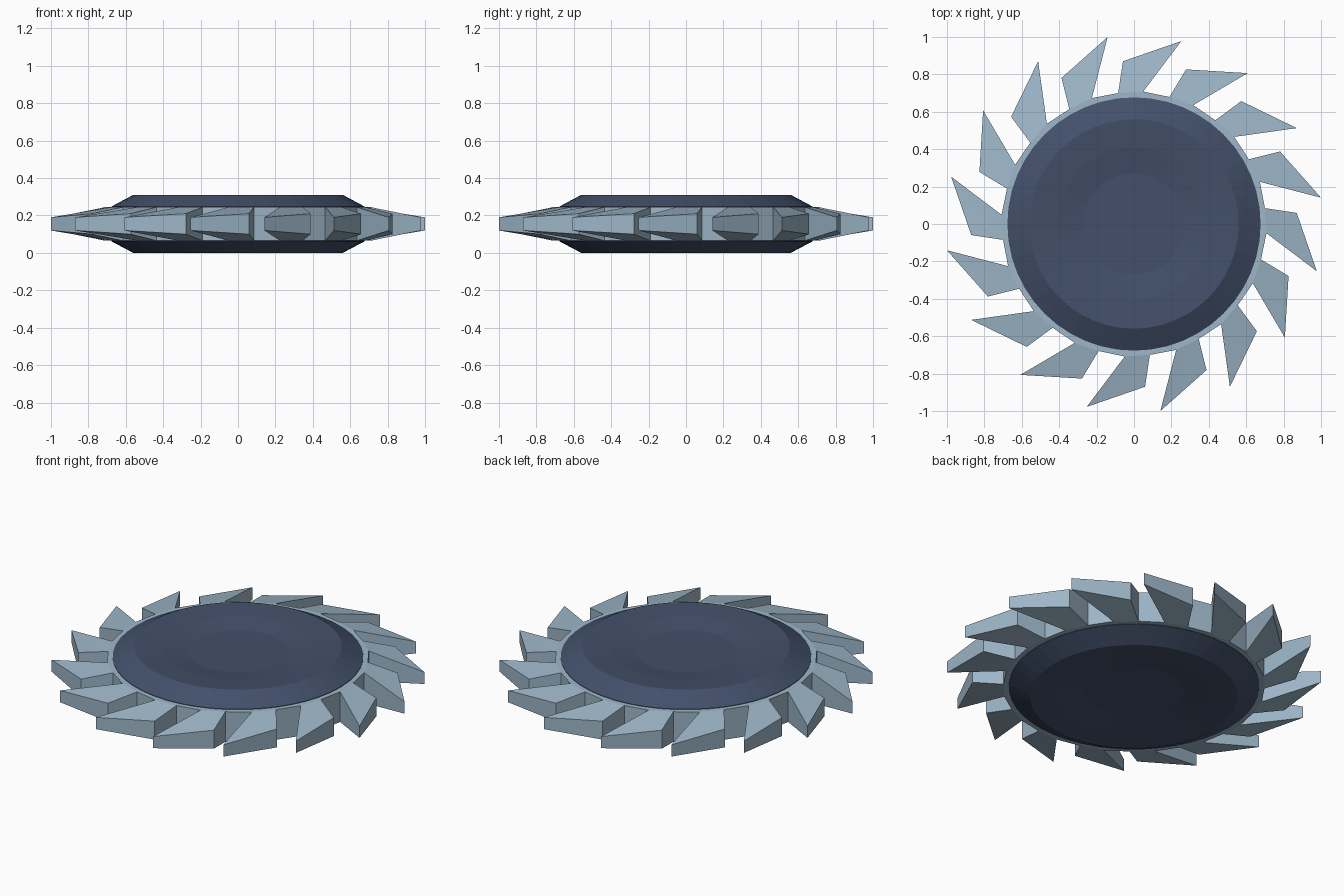
import bpy, bmesh, math

if "Cube" in bpy.data.objects:
    bpy.data.objects.remove(bpy.data.objects["Cube"])

MID = 0.155   # middle height of the blade
TEETH = 16


def material(name, color):
    m = bpy.data.materials.new(name)
    m.diffuse_color = (*color, 1)
    m.use_nodes = True
    m.node_tree.nodes["Principled BSDF"].inputs["Base Color"].default_value = m.diffuse_color
    return m


steel = material("pale steel blue", (0.34, 0.47, 0.58))
navy = material("dark navy", (0.055, 0.08, 0.145))


def finish(name, bm, mat):
    bmesh.ops.recalc_face_normals(bm, faces=bm.faces[:])
    me = bpy.data.meshes.new(name)
    bm.to_mesh(me)
    bm.free()
    me.materials.append(mat)
    ob = bpy.data.objects.new(name, me)
    bpy.context.collection.objects.link(ob)
    return ob


def polar(r, deg, z):
    a = math.radians(deg)
    return (r * math.cos(a), r * math.sin(a), z)


# Toothed ring: raked teeth that get thinner towards the tip
# per tooth: radius, angle, half thickness (back base, back corner, tip, front base)
TOOTH = [(0.705, 96.9, 0.09), (0.872, 93.9, 0.055),
         (1.01, 75.5, 0.035), (0.71, 86.0, 0.09)]
bm = bmesh.new()
layers = []
for side in (1, -1):
    teeth = []
    for i in range(TEETH):
        turn = -i * 360 / TEETH
        pts = [bm.verts.new(polar(r, a + turn, MID + side * h)) for r, a, h in TOOTH]
        inner = [bm.verts.new(polar(0.65, a + turn, MID + side * 0.09)) for a in (96.9, 86.0)]
        teeth.append((pts, inner))
    layers.append(teeth)
    for i, (p, n) in enumerate(teeth):
        q, m = teeth[(i + 1) % TEETH]
        bm.faces.new((p[0], p[1], p[2]))          # tooth face
        bm.faces.new((p[0], p[2], p[3]))
        bm.faces.new((n[0], p[0], p[3], n[1]))    # ring under the tooth
        bm.faces.new((n[1], p[3], q[0], m[0]))    # ring under the gap
# edge walls, outside and inside
loops = [([v for p, n in t for v in p], [v for p, n in t for v in n]) for t in layers]
for top, bottom in zip(loops[0], loops[1]):
    for j in range(len(top)):
        k = (j + 1) % len(top)
        bm.faces.new((top[j], top[k], bottom[k], bottom[j]))
finish("toothed_ring", bm, steel)

# Hub disc: bevelled rim and a shallow stepped dish on both faces
SEG = 48
HALF = [(0.27, 0.122), (0.41, 0.143), (0.56, 0.155), (0.677, 0.093)]
profile = [(r, MID + h) for r, h in HALF] + [(r, MID - h) for r, h in reversed(HALF)]
bm = bmesh.new()
rings = [[bm.verts.new(polar(r, 360 * s / SEG, z)) for s in range(SEG)] for r, z in profile]
for a, b in zip(rings, rings[1:]):
    for s in range(SEG):
        t = (s + 1) % SEG
        bm.faces.new((a[s], a[t], b[t], b[s]))
bm.faces.new(rings[0])
bm.faces.new(rings[-1])
finish("hub_disc", bm, navy)
